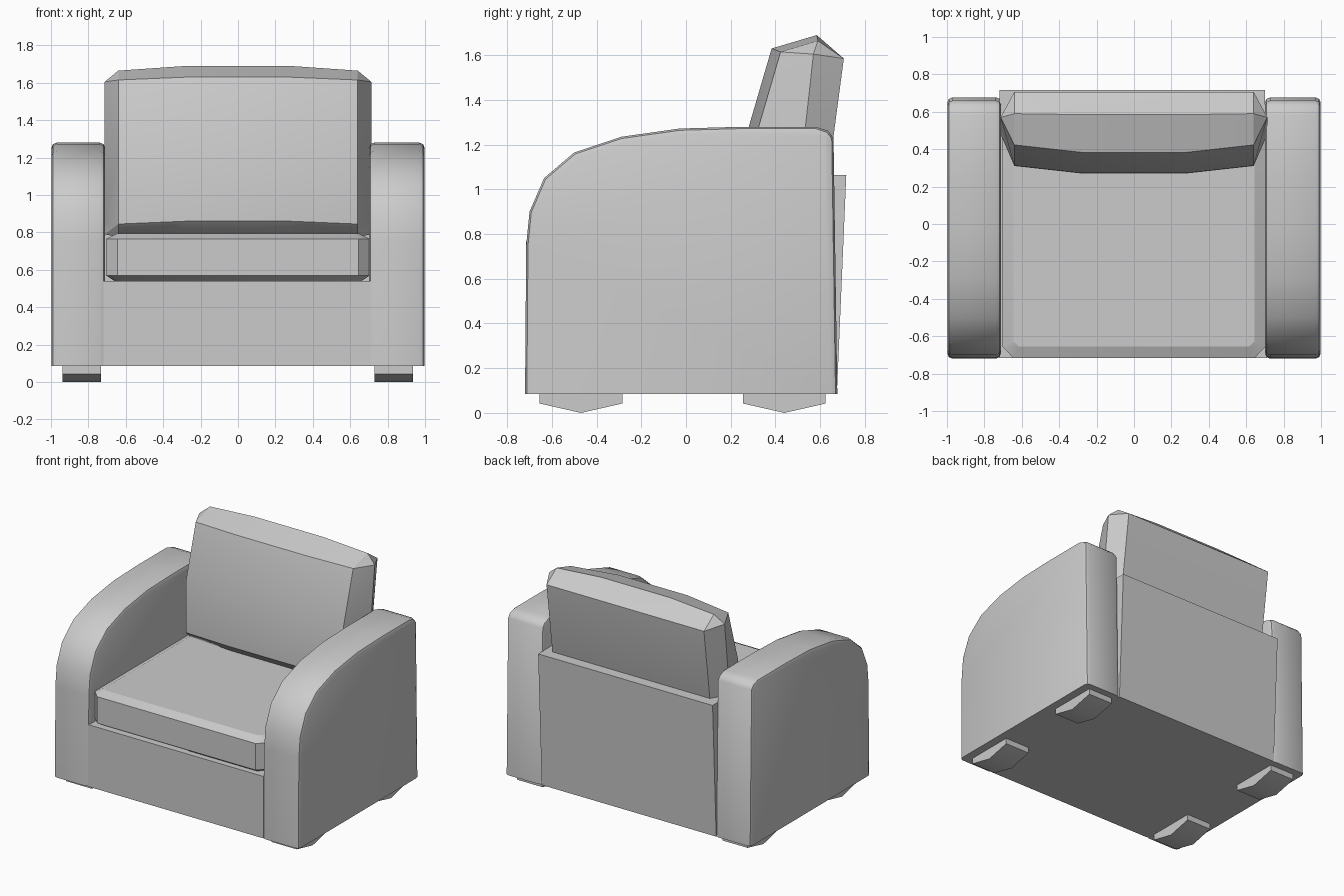
import bpy, bmesh, math

if "Cube" in bpy.data.objects:
    bpy.data.objects.remove(bpy.data.objects["Cube"], do_unlink=True)

# Single upholstery colour
fabric = bpy.data.materials.new("grey fabric")
fabric.use_nodes = True
GREY = (0.6, 0.6, 0.6, 1)
fabric.diffuse_color = GREY
fabric.node_tree.nodes["Principled BSDF"].inputs["Base Color"].default_value = GREY


def finish(name, bm, angle=30):
    bmesh.ops.recalc_face_normals(bm, faces=bm.faces)
    mesh = bpy.data.meshes.new(name)
    bm.to_mesh(mesh)
    bm.free()
    mesh.materials.append(fabric)
    obj = bpy.data.objects.new(name, mesh)
    bpy.context.collection.objects.link(obj)
    bpy.ops.object.select_all(action='DESELECT')
    obj.select_set(True)
    bpy.context.view_layer.objects.active = obj
    bpy.ops.object.shade_smooth_by_angle(angle=math.radians(angle))
    return obj


def extrude_profile(name, profile, x0, x1, bevel=0):
    """Side profile of (y, z) points, extruded across x; bevel skips the underside."""
    bm = bmesh.new()
    face = bm.faces.new([bm.verts.new((x0, y, z)) for y, z in profile])
    grown = bmesh.ops.extrude_face_region(bm, geom=[face])["geom"]
    moved = [v for v in grown if isinstance(v, bmesh.types.BMVert)]
    bmesh.ops.translate(bm, verts=moved, vec=(x1 - x0, 0, 0))
    if bevel:
        floor = min(z for _, z in profile) + 0.001
        rim = [e for e in bm.edges
               if abs(e.verts[0].co.x - e.verts[1].co.x) < 1e-5
               and max(v.co.z for v in e.verts) > floor]
        bmesh.ops.bevel(bm, geom=rim, offset=bevel, segments=2, profile=0.5,
                        affect='EDGES', clamp_overlap=True)
    return finish(name, bm, 40)


def cushion(name, half_points):
    """Convex pad from points on one side, mirrored across x."""
    bm = bmesh.new()
    for x, y, z in half_points:
        for side in (-1, 1):
            bm.verts.new((side * x, y, z))
    hull = bmesh.ops.convex_hull(bm, input=bm.verts)
    loose = [v for v in bm.verts if not v.link_faces]
    bmesh.ops.delete(bm, geom=loose, context='VERTS')
    bmesh.ops.dissolve_limit(bm, angle_limit=math.radians(1),
                             verts=bm.verts, edges=bm.edges)
    return finish(name, bm, 25)


# Arms with a rounded front shoulder
arm = [(-0.72, 0.085), (-0.715, 0.75), (-0.70, 0.90), (-0.635, 1.05),
       (-0.50, 1.165), (-0.29, 1.235), (-0.03, 1.272), (0.25, 1.28),
       (0.58, 1.28), (0.635, 1.262), (0.66, 1.23), (0.677, 0.085)]
extrude_profile("right_arm", arm, -0.998, -0.71, 0.028)
extrude_profile("left_arm", arm, 0.70, 0.998, 0.028)

# Base box and leaning back panel
base = [(-0.716, 0.085), (-0.716, 0.54), (0.60, 0.54), (0.60, 0.085)]
extrude_profile("base", base, -0.718, 0.708)
panel = [(0.56, 0.085), (0.56, 1.065), (0.717, 1.065), (0.675, 0.085)]
extrude_profile("back_panel", panel, -0.718, 0.70)

# Seat cushion: chamfered front corners, undercut and lightly domed top
seat = []
for z, inset in ((0.54, 0.045), (0.57, 0), (0.765, 0), (0.795, 0.06)):
    seat += [(0.645 - inset / 2, -0.716 + inset, z),
             (0.705 - inset, -0.655 + inset / 2, z),
             (0.705 - inset, 0.58, z)]
cushion("seat_cushion", seat)

# Back cushion: bowed front, tapered sides and a ridged top
back = [(0.28, 0.585, 1.69), (0.64, 0.59, 1.665)]
for z, front, side, rear in ((1.63, 0.383, 0.57, 0.706),
                             (1.25, 0.272, 0.53, 0.66),
                             (0.86, 0.27, 0.48, 0.61),
                             (0.79, 0.34, 0.48, 0.58)):
    top = z > 1.6
    back += [(0.28, front, z),
             (0.64, front + 0.04, z - 0.015),
             (0.713, side, z - 0.025 if top else z),
             (0.64, rear, z - 0.045 if top else z)]
cushion("back_cushion", back)

# Four wedge feet
for end, y0, y1 in (("front", -0.655, -0.285), ("back", 0.255, 0.625)):
    foot = [(y0, 0.09), (y0, 0.042), ((y0 + y1) / 2, 0), (y1, 0.042), (y1, 0.09)]
    for side, x0 in (("right", -0.938), ("left", 0.73)):
        extrude_profile(f"{end}_{side}_foot", foot, x0, x0 + 0.205)
